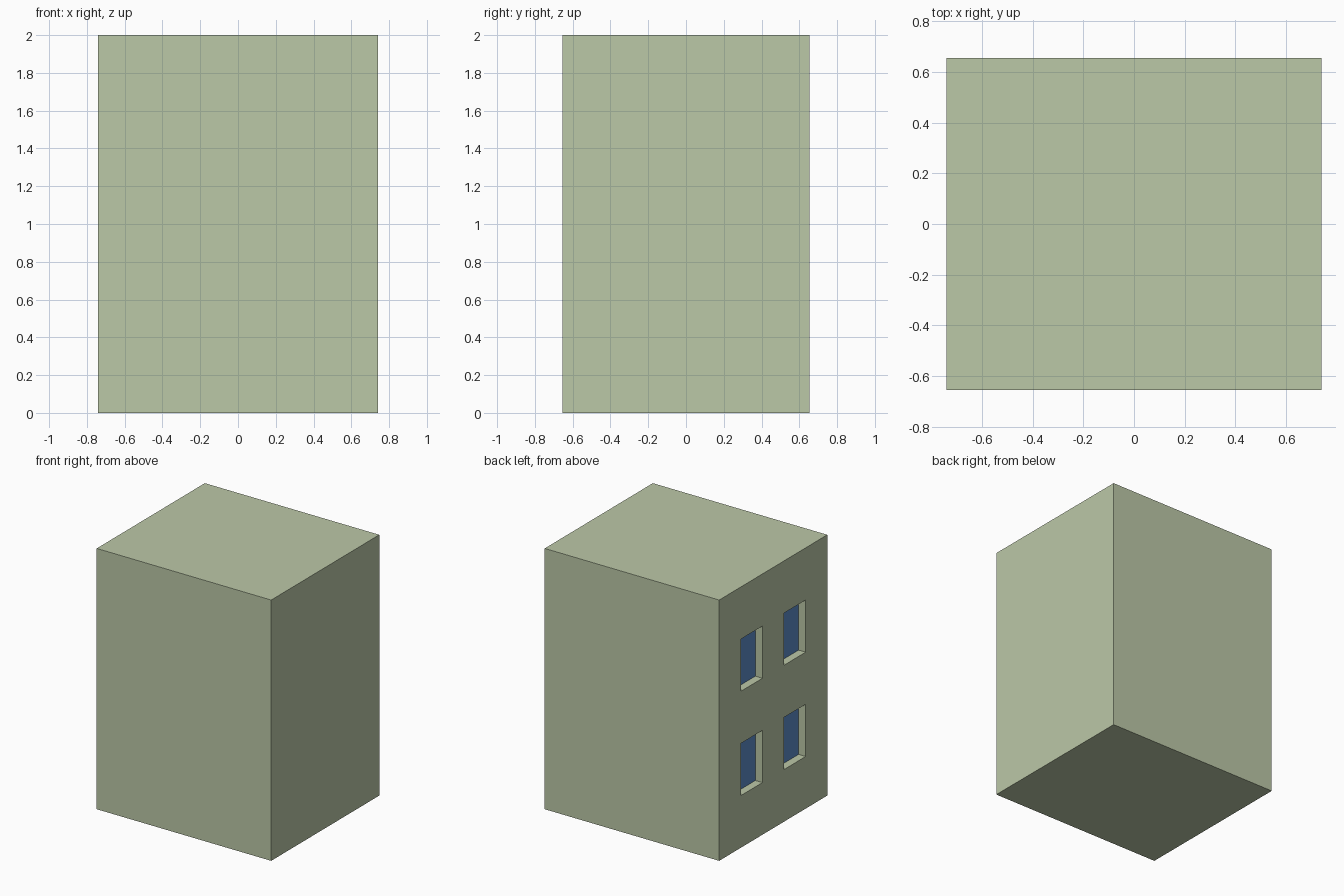
import bpy
import bmesh

if "Cube" in bpy.data.objects:
    bpy.data.objects.remove(bpy.data.objects["Cube"])

W, D, H = 1.48, 1.31, 2.0   # width, depth, height
RECESS = 0.06               # window depth


def material(name, color):
    mat = bpy.data.materials.new(name)
    mat.diffuse_color = (*color, 1)
    mat.use_nodes = True
    mat.node_tree.nodes["Principled BSDF"].inputs["Base Color"].default_value = mat.diffuse_color
    return mat


bm = bmesh.new()

# Left wall: a 5 x 5 grid of panels standing at x = -W/2
bmesh.ops.create_grid(bm, x_segments=5, y_segments=5, size=0.5)
for v in bm.verts:
    v.co = (-W / 2, v.co.x * D, (v.co.y + 0.5) * H)
bm.normal_update()

# Plain walls, roof and floor: pull the wall outline across, then cap it
outline = [e for e in bm.edges if e.is_boundary]


# Cells in the 2nd and 4th row and column become windows
def is_window(face):
    c = face.calc_center_median()
    col = int((c.y / D + 0.5) * 5)
    row = int(c.z / H * 5)
    return col in (1, 3) and row in (1, 3)


windows = [f for f in bm.faces if is_window(f)]

sides = bmesh.ops.extrude_edge_only(bm, edges=outline)["geom"]
bmesh.ops.translate(bm, vec=(W, 0, 0),
                    verts=[g for g in sides if isinstance(g, bmesh.types.BMVert)])
bmesh.ops.holes_fill(bm, edges=[e for e in bm.edges if e.is_boundary], sides=0)

# Push the windows in and give their panes the glass colour
panes = bmesh.ops.extrude_discrete_faces(bm, faces=windows)["faces"]
for pane in panes:
    bmesh.ops.translate(bm, vec=(RECESS, 0, 0), verts=pane.verts[:])
for f in bm.faces:
    f.material_index = 0
for pane in panes:
    pane.material_index = 1

bmesh.ops.recalc_face_normals(bm, faces=bm.faces[:])

mesh = bpy.data.meshes.new("building")
mesh.materials.append(material("wall_green", (0.50, 0.58, 0.39)))
mesh.materials.append(material("window_blue", (0.11, 0.26, 0.58)))
bm.to_mesh(mesh)
bm.free()
building = bpy.data.objects.new("building", mesh)
bpy.context.collection.objects.link(building)
